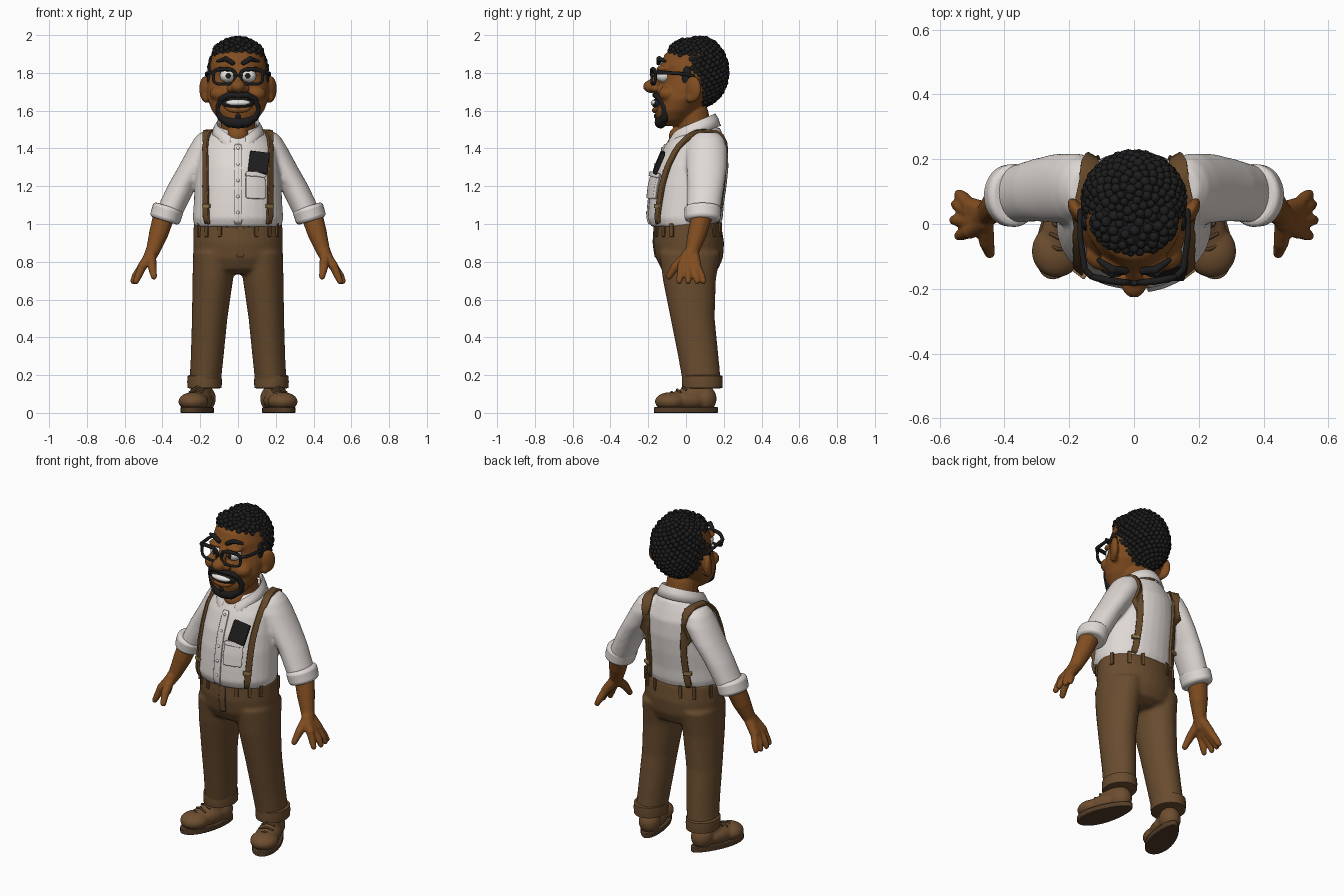
import bpy, bmesh, math, random
from mathutils import Matrix, Vector

random.seed(4)
if "Cube" in bpy.data.objects:
    bpy.data.objects.remove(bpy.data.objects["Cube"], do_unlink=True)


def material(name, r, g, b):
    m = bpy.data.materials.new(name)
    m.use_nodes = True
    m.diffuse_color = (r, g, b, 1)
    bsdf = next(n for n in m.node_tree.nodes if n.type == 'BSDF_PRINCIPLED')
    bsdf.inputs["Base Color"].default_value = (r, g, b, 1)
    bsdf.inputs["Roughness"].default_value = 0.8
    return m


SKIN = material("brown skin", .22, .075, .015)
BLACK = material("soft black", .012, .012, .013)
SHIRT = material("off white cotton", .74, .69, .66)
TROUSER = material("trouser brown", .14, .072, .028)
LEATHER = material("shoe brown", .155, .077, .03)
STRAP = material("strap brown", .13, .065, .022)
WHITE = material("tooth white", .82, .8, .76)
SOLE = material("sole brown", .085, .045, .02)
BRASS = material("dull brass", .3, .19, .07)


# Shape helpers
def ball(bm, loc, scale, rot=0, seg=20):
    m = Matrix.LocRotScale(Vector(loc), Matrix.Rotation(rot, 3, 'Z').to_quaternion(), Vector(scale))
    bmesh.ops.create_uvsphere(bm, u_segments=seg, v_segments=seg // 2 + 2, radius=1, matrix=m)


def box(bm, loc, size, rx=0, ry=0, rz=0):
    rot = Matrix.Rotation(rz, 4, 'Z') @ Matrix.Rotation(ry, 4, 'Y') @ Matrix.Rotation(rx, 4, 'X')
    bmesh.ops.create_cube(bm, size=1, matrix=Matrix.Translation(loc) @ rot @ Matrix.Diagonal((*size, 1)))


def limb(bm, pts, seg=12):
    """Chain of tapered rods with round joints; points are x, y, z, radius."""
    for x, y, z, r in pts:
        ball(bm, (x, y, z), (r, r, r), seg=seg)
    for a, b in zip(pts, pts[1:]):
        p, q = Vector(a[:3]), Vector(b[:3])
        m = Matrix.Translation((p + q) / 2) @ (q - p).to_track_quat('Z', 'Y').to_matrix().to_4x4()
        bmesh.ops.create_cone(bm, cap_ends=True, segments=seg, radius1=a[3], radius2=b[3],
                              depth=(q - p).length, matrix=m)


def loft(bm, rings, n=32):
    """Stack of level ellipses: x, y, z, half width, half depth."""
    loops = [[bm.verts.new((x + rx * math.cos(k * math.tau / n), y + ry * math.sin(k * math.tau / n), z))
              for k in range(n)] for x, y, z, rx, ry in rings]
    for a, b in zip(loops, loops[1:]):
        for k in range(n):
            bm.faces.new((a[k], a[(k + 1) % n], b[(k + 1) % n], b[k]))
    bm.faces.new(loops[0])
    bm.faces.new(loops[-1])


def finish(name, bm, mat, voxel=0, mirror=False, bevel=0, angle=0.9, smooth=5):
    bmesh.ops.recalc_face_normals(bm, faces=bm.faces)
    me = bpy.data.meshes.new(name)
    bm.to_mesh(me)
    bm.free()
    me.materials.append(mat)
    me.shade_smooth()
    if not voxel:
        me.set_sharp_from_angle(angle=angle)
    ob = bpy.data.objects.new(name, me)
    bpy.context.scene.collection.objects.link(ob)
    if voxel:
        r = ob.modifiers.new("Fuse", 'REMESH')
        r.mode, r.voxel_size, r.use_smooth_shade = 'VOXEL', voxel, True
        s = ob.modifiers.new("Soften", 'SMOOTH')
        s.factor, s.iterations = 0.5, smooth
    if bevel:
        b = ob.modifiers.new("Bevel", 'BEVEL')
        b.width, b.segments = bevel, 3
    if mirror:
        ob.modifiers.new("Mirror", 'MIRROR')
    return ob


def ribbon(name, pts, width, mat, target, thick, mirror=False):
    """Strip of cloth laid onto a target surface."""
    bm = bmesh.new()
    rows = [[bm.verts.new((x + width * (k / 4 - .5), y, z)) for k in range(5)] for x, y, z in pts]
    for a, b in zip(rows, rows[1:]):
        for k in range(4):
            bm.faces.new((a[k], a[k + 1], b[k + 1], b[k]))
    ob = finish(name, bm, mat)
    sub = ob.modifiers.new("Subdivide", 'SUBSURF')
    sub.levels = sub.render_levels = 2
    w = ob.modifiers.new("Wrap", 'SHRINKWRAP')
    w.target, w.wrap_mode, w.offset = target, 'ABOVE_SURFACE', thick / 2
    s = ob.modifiers.new("Thickness", 'SOLIDIFY')
    s.thickness, s.offset = thick, 0
    if mirror:
        ob.modifiers.new("Mirror", 'MIRROR')
    return ob


# Shirt body and sleeves; torso rows are z, front y, back y, half width
TORSO = [(.985, -.185, .18, .23), (1.03, -.203, .195, .24), (1.1, -.198, .2, .235), (1.2, -.187, .215, .23),
         (1.3, -.163, .225, .22), (1.4, -.12, .222, .205), (1.46, -.085, .2, .165), (1.51, -.02, .18, .11)]


def front(z):
    for a, b in zip(TORSO, TORSO[1:]):
        if z <= b[0]:
            return a[1] + (b[1] - a[1]) * (z - a[0]) / (b[0] - a[0])


bm = bmesh.new()
loft(bm, [(0, (f + b) / 2, z, w, (b - f) / 2) for z, f, b, w in TORSO])
for s in (-1, 1):
    loft(bm, [(s * x, y, z, rx, ry) for x, y, z, rx, ry in (
        (.15, .11, 1.485, .05, .06), (.16, .11, 1.455, .07, .09), (.175, .11, 1.4, .088, .108),
        (.235, .11, 1.3, .082, .107), (.297, .105, 1.2, .077, .097), (.35, .095, 1.09, .075, .09),
        (.37, .09, 1.04, .07, .085))])
shirt = finish("shirt", bm, SHIRT, voxel=.01)

bm = bmesh.new()
tilt = Matrix.Translation((.378, .088, 1.055)) @ Matrix.Rotation(-.3, 4, 'Y') @ Matrix.Diagonal((.084, .098, 1, 1))
bmesh.ops.create_cone(bm, cap_ends=True, segments=32, radius1=.97, radius2=1, depth=.08, matrix=tilt)
finish("rolled_sleeve_cuffs", bm, SHIRT, bevel=.018, mirror=True)

# Folded collar, open at the throat
bm = bmesh.new()
rows = []
for k in range(33):
    t = .28 + (math.tau - .56) * k / 32
    c, s = math.cos(t), math.sin(t)
    tip = max(0, c) ** 6
    top = 1.535 - .05 * c - .035 * tip
    rows.append([bm.verts.new((s * r, .035 - c * (r + .008), z)) for r, z in (
        (.1, top - .02), (.112, top), (.128, top - .025), (.142 + .02 * tip, top - .065 - .02 * tip))])
for a, b in zip(rows, rows[1:]):
    for j in range(3):
        bm.faces.new((a[j], a[j + 1], b[j + 1], b[j]))
collar = finish("collar", bm, SHIRT)
collar.modifiers.new("Thickness", 'SOLIDIFY').thickness = .01

# Placket, buttons, pocket and the dark notebook in it
ribbon("placket", [(0, front(z), z) for z in (1.0, 1.1, 1.2, 1.3, 1.42)], .042, SHIRT, shirt, .008)
bm = bmesh.new()
for k in range(5):
    z = 1.06 + k * .085
    ball(bm, (0, front(z) - .006, z), (.009, .006, .009), seg=12)
finish("buttons", bm, WHITE)
ribbon("chest_pocket", [(.1, front(z), z) for z in (1.27, 1.2, 1.16, 1.135)], .12, SHIRT, shirt, .02)
ribbon("pocket_hem", [(.1, front(z), z) for z in (1.275, 1.262, 1.25)], .122, SHIRT, shirt, .028)
bm = bmesh.new()
box(bm, (.11, -.143, 1.325), (.105, .024, .12), rx=-.4, ry=.12)
finish("pocket_notebook", bm, BLACK, bevel=.006)

# Suspenders
ribbon("suspenders", [(.165, -.15, 1.0), (.167, -.135, 1.12), (.17, -.11, 1.28), (.175, -.04, 1.42), (.165, .05, 1.5),
                      (.145, .14, 1.49), (.132, .2, 1.41), (.13, .22, 1.26), (.135, .2, 1.1), (.14, .17, 1.0)],
       .044, STRAP, shirt, .014, mirror=True)
bm = bmesh.new()
box(bm, (.167, -.15, 1.095), (.046, .02, .022), rz=.65)
box(bm, (.137, .178, 1.095), (.046, .02, .022), rz=-.4)
finish("suspender_clips", bm, BRASS, bevel=.004, mirror=True)

# Trousers with cuffs, fly and loops
bm = bmesh.new()
loft(bm, [(0, .01, 1.005, .235, .175), (0, .015, .9, .237, .187), (0, .018, .82, .235, .178),
          (0, .02, .76, .21, .15), (0, .02, .735, .15, .1)])
for s in (-1, 1):
    loft(bm, [(s * x, y, z, rx, ry) for x, y, z, rx, ry in (
        (.122, .02, .85, .116, .162), (.134, .018, .7, .107, .14), (.15, .035, .5, .094, .117),
        (.163, .065, .3, .087, .107), (.176, .088, .13, .082, .1))])
trousers = finish("trousers", bm, TROUSER, voxel=.011)
ribbon("fly", [(.012, -.17, z) for z in (.99, .93, .87, .82)], .04, TROUSER, trousers, .006)
bm = bmesh.new()
loft(bm, [(.177, .086, z, .084 + g, .1 + g) for z, g in
          ((.13, -.004), (.133, .006), (.165, .008), (.195, .006), (.2, -.004))])
finish("trouser_cuffs", bm, TROUSER, mirror=True)
bm = bmesh.new()
for a in (-1.15, -.8, -.5, .35, .85, 1.2):
    box(bm, (.238 * math.cos(a), .012 + .182 * math.sin(a), .97), (.012, .022, .075), rz=a)
finish("belt_loops", bm, STRAP, bevel=.003, mirror=True)

# Shoes, toes turned outward
place = Matrix.Translation((.21, 0, 0)) @ Matrix.Rotation(.31, 4, 'Z')
bm = bmesh.new()
ball(bm, (0, -.085, .06), (.08, .085, .05))
ball(bm, (0, .0, .065), (.07, .13, .055))
ball(bm, (0, .1, .075), (.062, .068, .072))
limb(bm, [(0, -.06, .07, .04), (0, .02, .095, .05), (0, .08, .11, .05)])
bm.transform(place)
finish("shoes", bm, LEATHER, voxel=.007, mirror=True)
bm = bmesh.new()
sole = [bm.verts.new(((.073 + .013 * math.cos(t)) * math.sin(t), -.177 * math.cos(t), 0))
        for t in (k * math.tau / 36 for k in range(36))]
face = bm.faces.new(sole)
up = bmesh.ops.extrude_face_region(bm, geom=[face])["geom"]
bmesh.ops.translate(bm, vec=(0, 0, .03), verts=[v for v in up if isinstance(v, bmesh.types.BMVert)])
bm.transform(place)
finish("shoe_soles", bm, SOLE, mirror=True, bevel=.004)
bm = bmesh.new()
for k in range(3):
    y, z = -.075 + k * .032, .108 + k * .013
    limb(bm, [(-.035, y, z - .012, .006), (0, y - .006, z + .003, .006), (.035, y, z - .012, .006)], 8)
bm.transform(place)
finish("shoe_laces", bm, SOLE, mirror=True)

# Forearms and hands
bm = bmesh.new()
limb(bm, [(.39, .085, 1.05, .058), (.42, .06, .95, .052), (.448, .035, .865, .039), (.47, .015, .82, .034)])
for y in (-.03, .0, .03, .05):
    limb(bm, [(.46, .02 + y * .4, .84, .03), (.507, y + .008, .775, .025)])
    tip = .57 - abs(y - .01) * .5
    limb(bm, [(.507, y + .008, .775, .023), (tip - .022, y * 1.4 + .012, .725, .02), (tip - .01, y * 1.6 + .012, .697, .016)])
limb(bm, [(.46, .0, .825, .028), (.455, -.055, .775, .024), (.445, -.09, .722, .017)])
finish("forearms_and_hands", bm, SKIN, voxel=.006, mirror=True, smooth=4)

# Head, neck, nose, cheeks, eyelids and ears
bm = bmesh.new()
loft(bm, [(0, -.08, 1.52, .06, .06), (0, -.07, 1.55, .1, .085), (0, -.05, 1.6, .138, .115), (0, -.02, 1.66, .161, .14),
          (0, .01, 1.72, .165, .152), (0, .03, 1.78, .157, .156), (0, .035, 1.84, .15, .172),
          (0, .04, 1.9, .135, .152), (0, .05, 1.94, .1, .1)])
limb(bm, [(0, .06, 1.43, .09), (0, .03, 1.58, .09)], 20)
ball(bm, (0, -.03, 1.465), (.06, .062, .055))
ball(bm, (0, -.182, 1.728), (.04, .046, .035))
limb(bm, [(0, -.12, 1.82, .024), (0, -.175, 1.745, .027)])
for s in (-1, 1):
    ball(bm, (s * .036, -.163, 1.718), (.026, .027, .022))
    ball(bm, (s * .095, -.095, 1.69), (.055, .05, .042))
    ball(bm, (s * .058, -.117, 1.822), (.05, .04, .02))
    ball(bm, (s * .176, .04, 1.715), (.022, .045, .068), rot=-s * .5)
    ball(bm, (s * .165, .025, 1.67), (.025, .025, .03))
finish("head", bm, SKIN, voxel=.007, smooth=4)

# Eyes
bm = bmesh.new()
ball(bm, (.057, -.117, 1.785), (.04, .043, .036))
finish("eyeballs", bm, WHITE, mirror=True)
bm = bmesh.new()
ball(bm, (.052, -.156, 1.785), (.014, .007, .015))
finish("pupils", bm, BLACK, mirror=True)
bm = bmesh.new()
limb(bm, [(.028, -.145, 1.852, .012), (.065, -.142, 1.875, .014), (.108, -.112, 1.862, .008)])
finish("eyebrows", bm, BLACK, mirror=True)

# Curly hair: a cap covered with small curls, plus sideburns
bm = bmesh.new()
for loc, size, count in (((0, .073, 1.806), (.15, .142, .178), 430), ((0, .005, 1.91), (.125, .09, .062), 130)):
    ball(bm, loc, size, seg=24)
    for k in range(count):
        h = 1 - 2 * (k + .5) / count
        w, a = math.sqrt(1 - h * h), k * 2.39996
        p = [c + d * u for c, d, u in zip(loc, size, (w * math.cos(a), w * math.sin(a), h))]
        bmesh.ops.create_icosphere(bm, subdivisions=2, radius=random.uniform(.013, .018), matrix=Matrix.Translation(p))
for s in (-1, 1):
    ball(bm, (s * .15, .005, 1.775), (.014, .026, .06))
finish("curly_hair", bm, BLACK)

# Moustache and goatee around the smile
bm = bmesh.new()
for s in (-1, 1):
    limb(bm, [(0, -.166, 1.682, .014), (s * .05, -.158, 1.682, .017), (s * .088, -.135, 1.662, .017),
              (s * .104, -.112, 1.615, .018), (s * .09, -.11, 1.565, .022), (s * .045, -.13, 1.54, .03),
              (0, -.135, 1.537, .032)])
ball(bm, (0, -.158, 1.572), (.014, .014, .014))
finish("moustache_and_goatee", bm, BLACK, voxel=.006, smooth=2)
bm = bmesh.new()
ball(bm, (0, -.138, 1.637), (.086, .043, .033))
finish("mouth", bm, BLACK)
bm = bmesh.new()
ball(bm, (0, -.143, 1.641), (.074, .044, .022))
finish("teeth", bm, WHITE)
bm = bmesh.new()
limb(bm, [(.0, -.166, 1.602, .014), (.04, -.158, 1.606, .013), (.075, -.138, 1.626, .009)])
finish("lower_lip", bm, SKIN, mirror=True)

# Glasses
bm = bmesh.new()
rim = []
for k in range(21):
    c, s = math.cos(k * math.tau / 20), math.sin(k * math.tau / 20)
    x = .073 + .058 * math.copysign(abs(c) ** .6, c)
    rim.append((x, -.181 + 1.1 * x * x, 1.78 + .04 * math.copysign(abs(s) ** .6, s), .008 + .003 * max(0, s)))
limb(bm, rim, 8)
limb(bm, [(0, -.184, 1.79, .008), (.018, -.18, 1.788, .008)], 8)
limb(bm, [(.13, -.162, 1.802, .01), (.152, -.14, 1.802, .01), (.166, -.04, 1.798, .009), (.166, .04, 1.785, .008)], 8)
finish("glasses", bm, BLACK, mirror=True)
